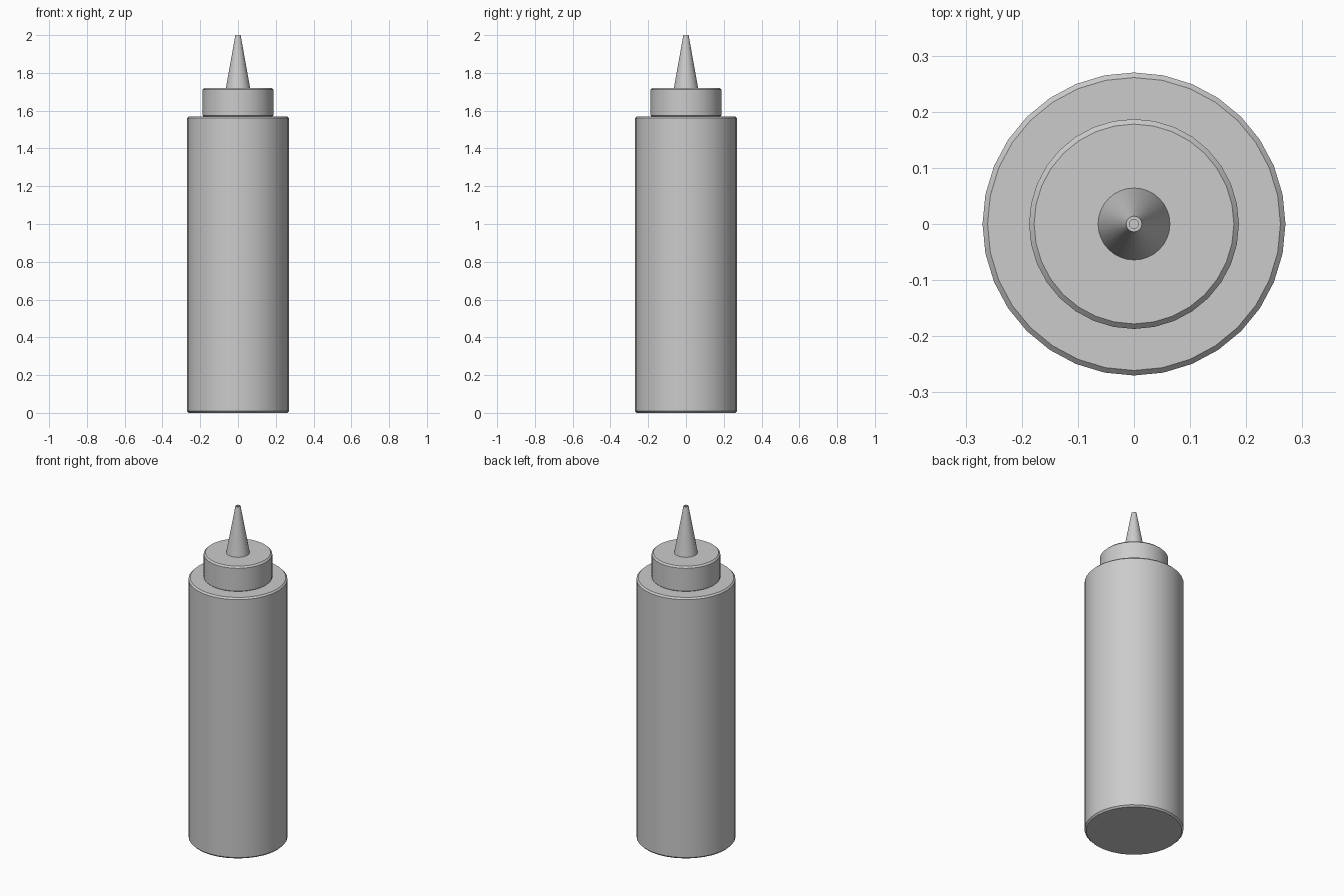
import bpy, math

if "Cube" in bpy.data.objects:
    bpy.data.objects.remove(bpy.data.objects["Cube"])


def lathe(name, profile, sides=32):
    """Revolve (radius, z) points around z, closing both ends with flat faces."""
    verts, faces = [], []
    for r, z in profile:
        for i in range(sides):
            a = 2 * math.pi * i / sides
            verts.append((r * math.cos(a), r * math.sin(a), z))
    for k in range(len(profile) - 1):
        for i in range(sides):
            j = (i + 1) % sides
            b, t = k * sides, (k + 1) * sides
            faces.append((b + i, b + j, t + j, t + i))
    faces.append(tuple(reversed(range(sides))))
    top = (len(profile) - 1) * sides
    faces.append(tuple(range(top, top + sides)))
    mesh = bpy.data.meshes.new(name)
    mesh.from_pydata(verts, [], faces)
    mesh.update()
    obj = bpy.data.objects.new(name, mesh)
    bpy.context.collection.objects.link(obj)
    bpy.ops.object.select_all(action='DESELECT')
    obj.select_set(True)
    bpy.context.view_layer.objects.active = obj
    bpy.ops.object.shade_smooth_by_angle(angle=math.radians(30))
    return obj


def drum(name, radius, z0, z1, c=0.009):
    """Cylinder with small chamfers on both rims."""
    return lathe(name, [(radius - c, z0), (radius, z0 + c),
                        (radius, z1 - c), (radius - c, z1)])


# Tall squeeze container
drum("bottle_body", 0.27, 0.0, 1.57)

# Screw cap resting on the shoulder
drum("cap", 0.187, 1.565, 1.72)

# Tapered spout with a small recessed opening at the tip
lathe("nozzle", [(0.065, 1.715), (0.014, 2.0), (0.008, 2.0), (0.008, 1.98)])
